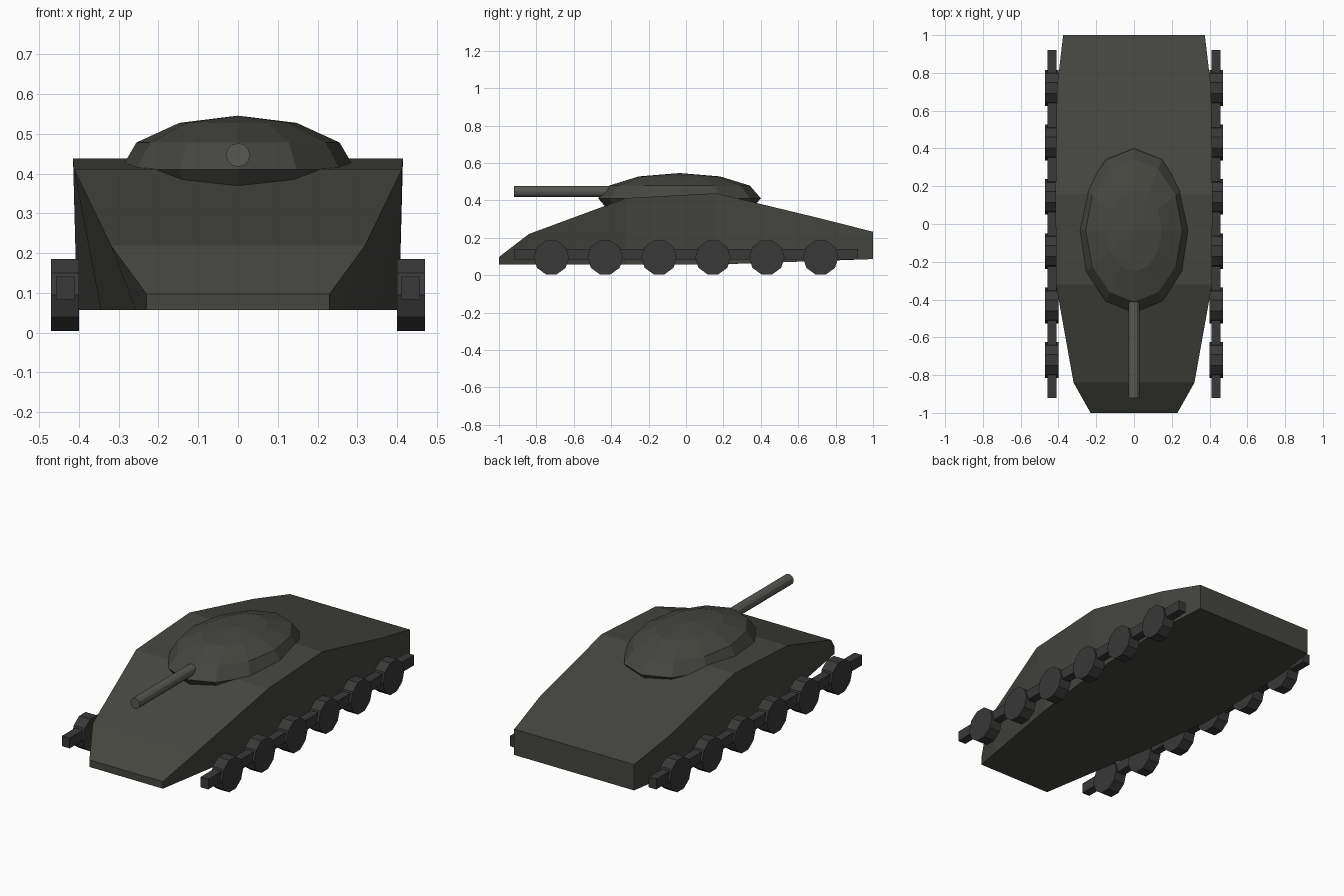
import bpy, bmesh, math
from mathutils import Matrix

if "Cube" in bpy.data.objects:
    bpy.data.objects.remove(bpy.data.objects["Cube"])


def material(name, col):
    m = bpy.data.materials.new(name)
    m.diffuse_color = (*col, 1)
    m.use_nodes = True
    m.node_tree.nodes["Principled BSDF"].inputs["Base Color"].default_value = m.diffuse_color
    return m


hull_mat = material("dark_olive", (0.06, 0.06, 0.052))
wheel_mat = material("dark_grey", (0.04, 0.04, 0.04))
gun_mat = material("gun_grey", (0.095, 0.095, 0.088))


def finish(bm, name, mat):
    bmesh.ops.recalc_face_normals(bm, faces=bm.faces)
    me = bpy.data.meshes.new(name)
    bm.to_mesh(me)
    bm.free()
    me.materials.append(mat)
    ob = bpy.data.objects.new(name, me)
    bpy.context.collection.objects.link(ob)
    return ob


def cylinder(name, r, length, sides, rot, pos, mat):
    bm = bmesh.new()
    bmesh.ops.create_cone(bm, cap_ends=True, segments=sides, radius1=r, radius2=r,
                          depth=length, matrix=Matrix.Translation(pos) @ rot)
    return finish(bm, name, mat)


# Hull: loft of sections (y, top half width, bottom half width, top z, bottom z)
sections = [(-1.0, 0.23, 0.23, 0.097, 0.057),
            (-0.84, 0.32, 0.257, 0.22, 0.057),
            (-0.32, 0.413, 0.345, 0.412, 0.057),
            (0.16, 0.415, 0.405, 0.438, 0.057),
            (0.72, 0.408, 0.405, 0.303, 0.076),
            (1.0, 0.375, 0.375, 0.232, 0.086)]
bm = bmesh.new()
rings = [[bm.verts.new(p) for p in ((-wt, y, zt), (wt, y, zt), (wb, y, zb), (-wb, y, zb))]
         for y, wt, wb, zt, zb in sections]
for a, b in zip(rings, rings[1:]):
    for i in range(4):
        j = (i + 1) % 4
        bm.faces.new((a[i], a[j], b[j], b[i]))
bm.faces.new(rings[0])
bm.faces.new(rings[-1])
finish(bm, "hull", hull_mat)

# Turret: flattened low-poly dome
bm = bmesh.new()
bmesh.ops.create_uvsphere(bm, u_segments=12, v_segments=6, radius=1,
                          matrix=Matrix.Translation((0, -0.035, 0.411))
                          @ Matrix.Diagonal((0.295, 0.435, 0.135, 1)))
finish(bm, "turret", hull_mat)

# Gun barrel
cylinder("gun_barrel", 0.03, 0.72, 12, Matrix.Rotation(math.pi / 2, 4, 'X'),
         (0, -0.56, 0.447), gun_mat)

# Running gear: a bar and six wheels per side
for side, s in (("left", -1), ("right", 1)):
    bm = bmesh.new()
    bmesh.ops.create_cube(bm, size=1, matrix=Matrix.Translation((s * 0.434, 0, 0.112))
                          @ Matrix.Diagonal((0.048, 1.84, 0.058, 1)))
    finish(bm, side + "_track_bar", wheel_mat)
    for i in range(6):
        cylinder(f"{side}_wheel_{i + 1}", 0.095, 0.07, 10,
                 Matrix.Rotation(math.pi / 2, 4, 'Y'),
                 (s * 0.435, -0.72 + 0.288 * i, 0.095), wheel_mat)
